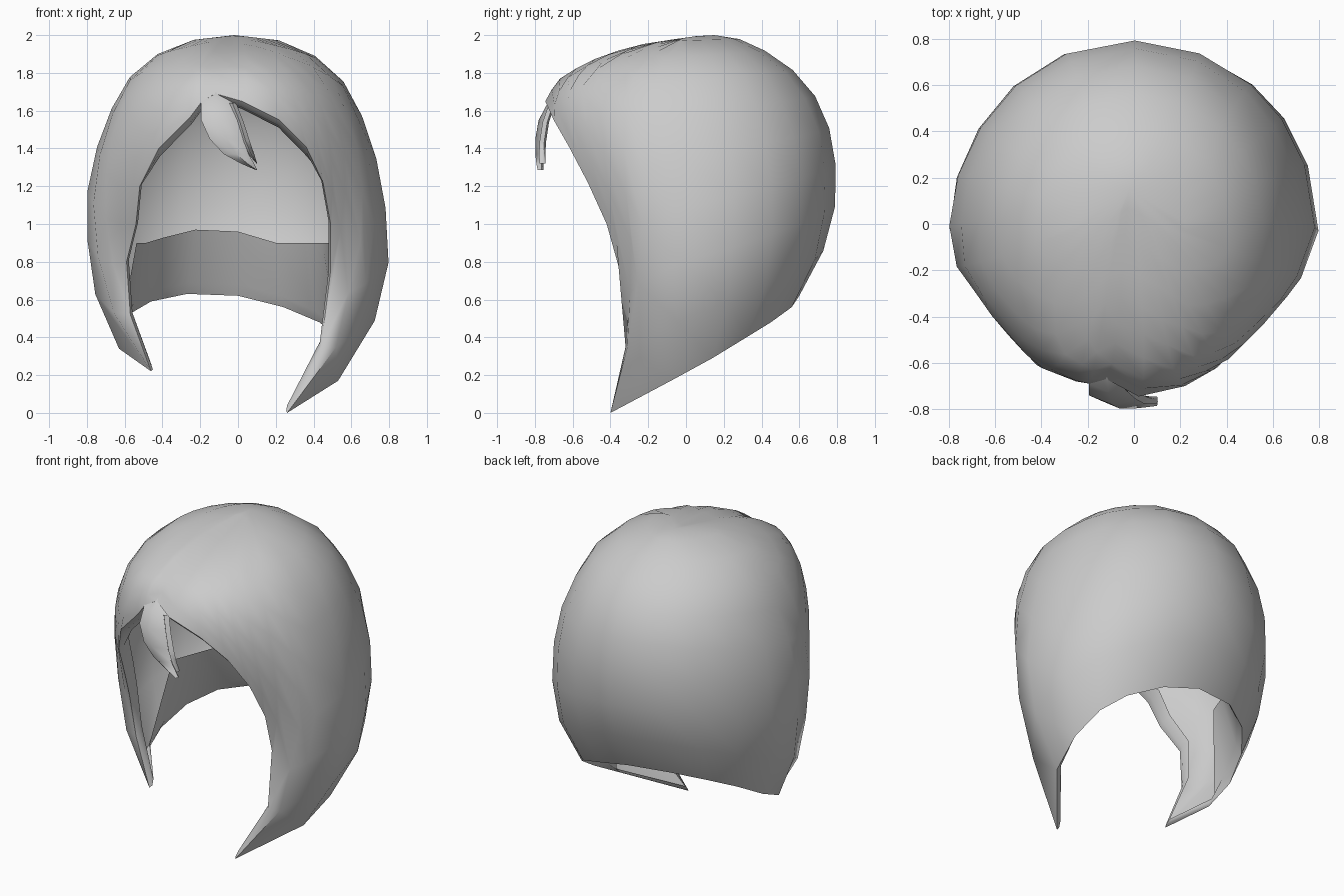
import bpy
from math import sin, cos, atan2, radians, pi
from mathutils import Vector

cube = bpy.data.objects.get("Cube")
if cube:
    bpy.data.objects.remove(cube, do_unlink=True)

grey = bpy.data.materials.new("hair grey")
grey.use_nodes = True
grey.diffuse_color = (0.6, 0.6, 0.6, 1)
grey.node_tree.nodes["Principled BSDF"].inputs["Base Color"].default_value = (0.6, 0.6, 0.6, 1)


def add_mesh(name, verts, faces):
    mesh = bpy.data.meshes.new(name)
    mesh.from_pydata(verts, [], faces)
    mesh.materials.append(grey)
    obj = bpy.data.objects.new(name, mesh)
    bpy.context.collection.objects.link(obj)
    bpy.ops.object.select_all(action="DESELECT")
    obj.select_set(True)
    bpy.context.view_layer.objects.active = obj
    bpy.ops.object.shade_smooth_by_angle(angle=radians(60))
    return obj


# Head cross-sections: height, half width, front depth, back depth
SECTIONS = [
    (0.0, .42, .52, .2), (.17, .56, .5, .25), (.35, .68, .49, .4), (.55, .77, .5, .58),
    (.82, .81, .5, .73), (1.15, .795, .63, .81), (1.45, .725, .73, .785), (1.67, .63, .73, .69),
    (1.79, .55, .65, .6), (1.9, .41, .43, .45), (1.96, .29, .2, .34), (2.0, .1, -.1, .22)]

# Hair edge, counter-clockwise from the parting: x, y, z, angle at the crown
EDGE = [
    (-.12, -.67, 1.69, -7), (.02, -.745, 1.65, 8), (.22, -.70, 1.55, 19), (.36, -.62, 1.41, 29),
    (.45, -.52, 1.22, 37), (.49, -.42, 1.0, 46), (.49, -.35, .75, 56), (.44, -.32, .35, 66),
    (.26, -.40, 0, 77), (.53, -.08, .17, 92), (.57, .14, .29, 106), (.53, .32, .4, 120),
    (.43, .45, .48, 135), (.24, .56, .56, 155), (0, .60, .62, 178), (-.27, .56, .63, 202),
    (-.46, .45, .59, 222), (-.58, .30, .52, 240), (-.64, .12, .42, 255), (-.63, -.06, .34, 268),
    (-.46, -.26, .22, 281), (-.57, -.24, .52, 292), (-.59, -.28, .8, 303), (-.54, -.40, 1.0, 313),
    (-.52, -.49, 1.2, 322), (-.42, -.61, 1.40, 330), (-.25, -.68, 1.57, 337), (-.19, -.69, 1.65, 343)]
HEM = range(10, 19)
ROWS = 9


def section(z):
    for a, b in zip(SECTIONS, SECTIONS[1:]):
        if z <= b[0]:
            f = (z - a[0]) / (b[0] - a[0])
            return [p + (q - p) * f for p, q in zip(a[1:], b[1:])]
    return SECTIONS[-1][1:]


def hull(z, angle):
    w, front, back = section(z)
    shift = -.015 * min(1, max(0, (z - .8) / .35))
    depth = front if cos(angle) > 0 else back
    return Vector((w * sin(angle) + shift, -depth * cos(angle), z))


def edge_angle(p, base):
    w, front, back = section(p.z)
    a = atan2(p.x / w, -p.y / (front if p.y < 0 else back))
    while a < base - pi:
        a += 2 * pi
    return a


# Each lock runs from the crown over the head, then curls onto the hair edge
columns = []
for i, (x, y, z, deg) in enumerate(EDGE):
    tip, base = Vector((x, y, z)), radians(deg)
    end = edge_angle(tip, base)
    curl = tip - hull(z, end)
    lock = []
    for r in range(1, ROWS + 1):
        t = r / ROWS
        h = 2 - (2 - z) * (1 - cos(t * pi / 2))
        p = hull(h, base + (end - base) * t ** 3) + curl * t ** 4
        if i == 0 and r < ROWS:
            p += Vector((0, .02 * t, -.015 * t))      # soft parting
        lock.append(p)
    # Turned-under lip inside the edge
    if i in HEM:
        lock.append(Vector((x * .95, y * .95, z + .06)))
        lock.append(Vector((x * .84, y * .76, max(z + .34, .9))))
    elif z > 1.3:
        lock.append(Vector((x, y + .03, z - .03)))
        lock.append(Vector((x * .98, y + .1, z - .04)))
    else:
        depth = .03 + .06 * z
        lock.append(Vector((x * .98, y + depth * .4, z + .01)))
        lock.append(Vector((x, y + depth, z + .04)))
    columns.append(lock)

n, rows = len(columns), ROWS + 2
verts = [Vector((-.02, .15, 2.0))] + [p for lock in columns for p in lock]
faces = []
for c in range(n):
    a, b = 1 + c * rows, 1 + (c + 1) % n * rows
    faces.append((0, a, b))
    faces += [(a + r, a + r + 1, b + r + 1, b + r) for r in range(rows - 1)]
add_mesh("hair_shell", verts, faces)


def add_strand(name, path):
    """Tapered lock with a diamond section; path rows are x, y, z, half width."""
    vs, fs = [], []
    for x, y, z, w in path:
        vs += [(x - w, y + .02, z), (x, y - w * .2, z), (x + w, y + .02, z), (x, y + .03, z)]
    for k in range(len(path) - 1):
        for s in range(4):
            a, b = 4 * k + s, 4 * k + (s + 1) % 4
            fs.append((a, a + 4, b + 4, b))
    return add_mesh(name, vs, fs)


# Loose forelock hanging from the parting
add_strand("forelock", [
    (-.12, -.64, 1.71, .04), (-.11, -.71, 1.65, .085), (-.095, -.76, 1.55, .1),
    (-.06, -.78, 1.45, .09), (-.01, -.785, 1.37, .065), (.05, -.785, 1.32, .035),
    (.1, -.785, 1.285, .003)])
add_strand("forelock_wisp", [
    (-.03, -.72, 1.64, .02), (.01, -.755, 1.54, .02), (.04, -.77, 1.44, .022),
    (.07, -.775, 1.37, .016), (.1, -.775, 1.32, .002)])
